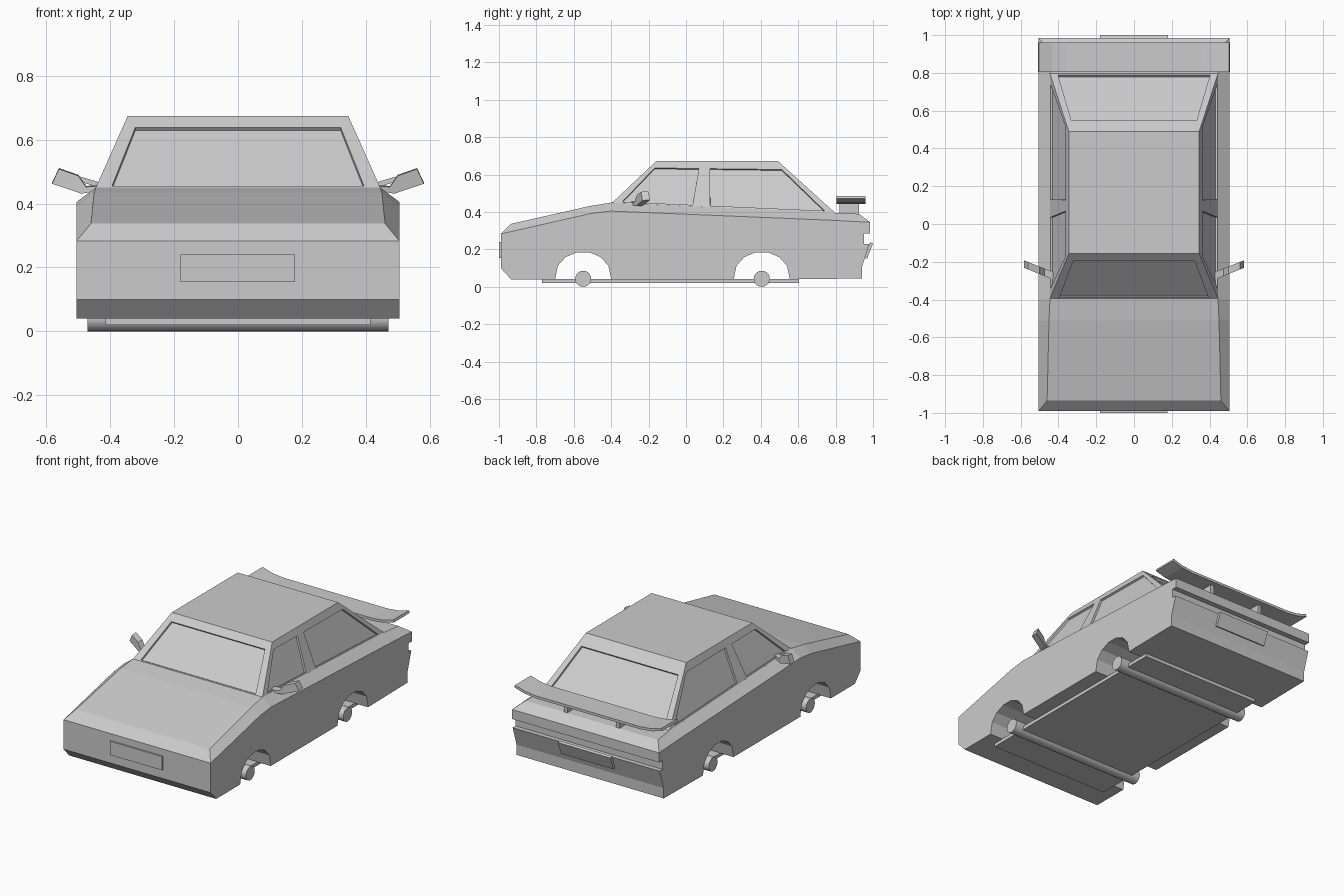
import bpy, bmesh, math
from mathutils import Vector

if "Cube" in bpy.data.objects:
    bpy.data.objects.remove(bpy.data.objects["Cube"])


def finish(name, bm):
    bmesh.ops.remove_doubles(bm, verts=bm.verts, dist=1e-5)
    bmesh.ops.recalc_face_normals(bm, faces=bm.faces)
    me = bpy.data.meshes.new(name)
    bm.to_mesh(me)
    bm.free()
    ob = bpy.data.objects.new(name, me)
    bpy.context.collection.objects.link(ob)
    return ob


def add_face(bm, pts):
    return bm.faces.new([bm.verts.new(p) for p in pts])


def prism(name, a, b):
    """Solid between two matching outlines."""
    bm = bmesh.new()
    n = len(a)
    add_face(bm, a)
    add_face(bm, b)
    for i in range(n):
        j = (i + 1) % n
        add_face(bm, [a[i], a[j], b[j], b[i]])
    return finish(name, bm)


def box(name, x0, x1, y0, y1, z0, z1):
    ring = [(x0, y0), (x1, y0), (x1, y1), (x0, y1)]
    return prism(name, [(x, y, z0) for x, y in ring], [(x, y, z1) for x, y in ring])


# Body: side outline with wheel arches, topped by a narrower bonnet and boot deck
W = 0.505
FRONT, REAR, AXLE_R = -0.55, 0.405, 0.043


def arch(cy):
    pts = [(cy + 0.15 * math.cos(t), 0.055 + 0.133 * math.sin(t))
           for t in [math.pi * k / 7 for k in range(8)]]
    return [(cy + 0.15, 0.04)] + pts[1:-1] + [(cy - 0.15, 0.04)]


crease = [(-0.99, 0.283), (-0.51, 0.392), (-0.40, 0.405), (0.80, 0.355), (0.985, 0.345)]
deck = [(0.46, -0.935, 0.337), (0.45, -0.51, 0.433), (0.445, -0.40, 0.45),
        (0.445, 0.80, 0.396), (0.455, 0.925, 0.39)]
lower = [(0.985, 0.345), (0.985, 0.285), (0.952, 0.285), (0.952, 0.23), (0.98, 0.23),
         (0.942, 0.11), (0.94, 0.045)] + arch(REAR) + arch(FRONT) + \
        [(-0.935, 0.04), (-0.99, 0.10), (-0.99, 0.283)]

bm = bmesh.new()
outline = crease + lower[1:-1]
for s in (-1, 1):
    add_face(bm, [(s * W, y, z) for y, z in outline])
for (y0, z0), (y1, z1) in zip(lower, lower[1:]):
    add_face(bm, [(-W, y0, z0), (W, y0, z0), (W, y1, z1), (-W, y1, z1)])
rings = [[(-W, y, z), (-dx, dy, dz), (dx, dy, dz), (W, y, z)]
         for (y, z), (dx, dy, dz) in zip(crease, deck)]
for r, q in zip(rings, rings[1:]):
    for i in range(3):
        add_face(bm, [r[i], r[i + 1], q[i + 1], q[i]])
add_face(bm, rings[0])
add_face(bm, rings[-1])
finish("body", bm)

# Cabin: each wall is a small grid whose window cells are recessed
base = [Vector(p) for p in ((-0.445, -0.395, 0.45), (0.445, -0.395, 0.45),
                            (0.445, 0.797, 0.396), (-0.445, 0.797, 0.396))]
roof = [Vector(p) for p in ((-0.345, -0.157, 0.674), (0.345, -0.157, 0.674),
                            (0.345, 0.49, 0.674), (-0.345, 0.49, 0.674))]
side_u = [0, 0.04, 0.36, 0.44, 0.96, 1]
walls = [([0, 0.055, 0.945, 1], [0, 0.02, 0.84, 1]),
         (side_u, [0, 0.03, 0.83, 1]),
         ([0, 0.045, 0.955, 1], [0, 0.03, 0.80, 1]),
         ([1 - u for u in reversed(side_u)], [0, 0.03, 0.83, 1])]
bm = bmesh.new()
panes = []
for k, (us, vs) in enumerate(walls):
    j = (k + 1) % 4

    def at(u, v):
        return base[k].lerp(base[j], u).lerp(roof[k].lerp(roof[j], u), v)

    for i in range(len(us) - 1):
        for m in range(3):
            f = add_face(bm, [at(us[i], vs[m]), at(us[i + 1], vs[m]),
                              at(us[i + 1], vs[m + 1]), at(us[i], vs[m + 1])])
            if m == 1 and i % 2 == 1:
                panes.append(f)
add_face(bm, roof)
bm.normal_update()
bmesh.ops.inset_individual(bm, faces=panes, thickness=0.001, depth=-0.012)
finish("cabin", bm)

# Underbody plate and axles
box("floor_plate", -0.415, 0.415, -0.77, 0.604, 0.02, 0.042)
for name, y in (("front_axle", FRONT), ("rear_axle", REAR)):
    ring = [(y + AXLE_R * math.cos(math.tau * k / 20), AXLE_R + AXLE_R * math.sin(math.tau * k / 20))
            for k in range(20)]
    ob = prism(name, [(-0.47, a, b) for a, b in ring], [(0.47, a, b) for a, b in ring])
    ob.data.shade_smooth()
    ob.data.set_sharp_from_angle(angle=math.radians(35))

# Number plate blanks, the rear one leaning with the bumper
box("front_plate", -0.18, 0.178, -1.0, -0.985, 0.155, 0.24)
tilt = [(0.985, 0.238), (1.0, 0.232), (0.968, 0.15), (0.95, 0.156)]
prism("rear_plate", [(-0.18, y, z) for y, z in tilt], [(0.18, y, z) for y, z in tilt])

# Rear wing with upswept tips on two posts
under = [(0, 0.443), (0.36, 0.443), (0.44, 0.452), (0.508, 0.472)]
over = [(0.503, 0.487), (0.435, 0.467), (0.36, 0.459), (0, 0.459)]
half = under + over
wing = half[1:-1] + [(-x, z) for x, z in reversed(half[1:-1])]
prism("rear_wing", [(x, 0.805, z) for x, z in wing], [(x, 0.96, z) for x, z in wing])
for s in (-1, 1):
    box("wing_post", s * 0.18 - 0.012, s * 0.18 + 0.012, 0.82, 0.925, 0.385, 0.45)

# Door mirrors, swept back towards the tips
shape = [(0.43, 0.44), (0.49, 0.431), (0.582, 0.462), (0.56, 0.508), (0.50, 0.487), (0.475, 0.452),
         (0.43, 0.455)]
for s, name in ((-1, "left_mirror"), (1, "right_mirror")):
    front = [(s * x, -0.285 + 0.4 * (x - 0.45), z) for x, z in shape]
    back = [(x, y + 0.04, z + 0.003) for x, y, z in front]
    prism(name, front, back)
